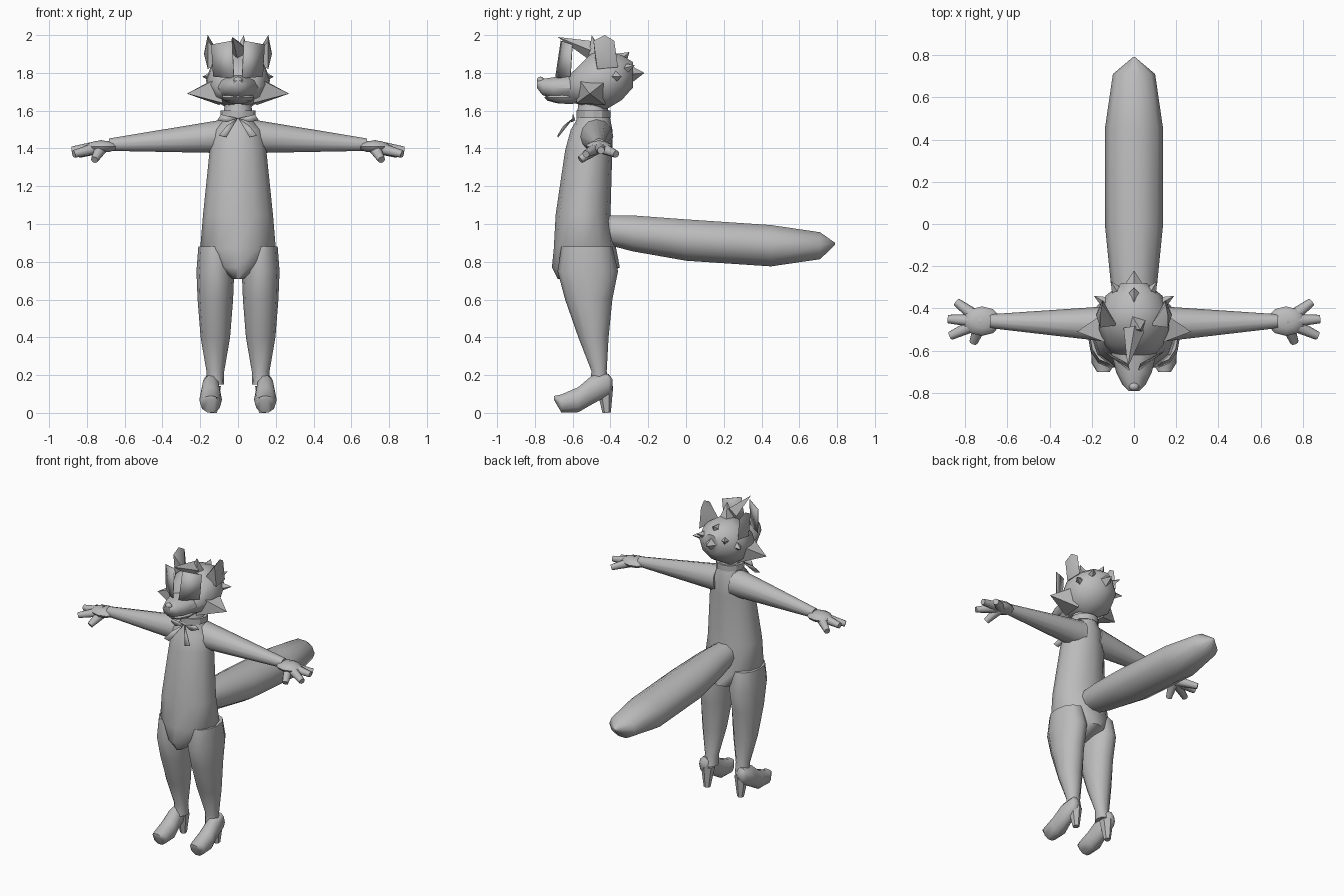
import bpy, bmesh, math
from mathutils import Matrix, Vector

cube = bpy.data.objects.get("Cube")
if cube:
    bpy.data.objects.remove(cube, do_unlink=True)

SHADE = (.5, .5, .5, 1)
grey = bpy.data.materials.new("plain grey")
grey.use_nodes = True
grey.diffuse_color = SHADE
grey.node_tree.nodes["Principled BSDF"].inputs["Base Color"].default_value = SHADE


def finish(name, bm, mirror=False, angle=50, thickness=0):
    """Turn a bmesh into a shaded object, optionally mirrored to the other side."""
    bmesh.ops.recalc_face_normals(bm, faces=bm.faces)
    mesh = bpy.data.meshes.new(name)
    bm.to_mesh(mesh)
    bm.free()
    mesh.materials.append(grey)
    part = bpy.data.objects.new(name, mesh)
    bpy.context.collection.objects.link(part)
    bpy.ops.object.select_all(action='DESELECT')
    part.select_set(True)
    bpy.context.view_layer.objects.active = part
    bpy.ops.object.shade_smooth_by_angle(angle=math.radians(angle))
    if thickness:
        part.modifiers.new("Thickness", 'SOLIDIFY').thickness = thickness
    if mirror:
        part.modifiers.new("Mirror", 'MIRROR').use_mirror_merge = False


def loft(name, upright, rings, middle=0, sides=12, mirror=False, angle=50):
    """Skin ovals given as (position, half width, low edge, high edge).

    An upright loft runs along z with its edges in y, otherwise along y with edges in z."""
    bm = bmesh.new()
    loops = []
    for position, half, low, high in rings:
        loop = []
        for i in range(sides):
            turn = math.tau * i / sides
            across = middle + half * math.cos(turn)
            edge = (low + high) / 2 + (high - low) / 2 * math.sin(turn)
            place = (across, edge, position) if upright else (across, position, edge)
            loop.append(bm.verts.new(place))
        loops.append(loop)
    for below, above in zip(loops, loops[1:]):
        for i in range(sides):
            j = (i + 1) % sides
            bm.faces.new((below[i], below[j], above[j], above[i]))
    bm.faces.new(loops[0])
    bm.faces.new(loops[-1])
    finish(name, bm, mirror, angle)


def taper(name, start, end, start_radius, end_radius=0, sides=4, mirror=False):
    """Tapered limb or pointed tuft between two points."""
    start, end = Vector(start), Vector(end)
    way = end - start
    matrix = Matrix.Translation((start + end) / 2) @ way.to_track_quat('Z', 'Y').to_matrix().to_4x4()
    bm = bmesh.new()
    bmesh.ops.create_cone(bm, cap_ends=True, segments=sides, radius1=start_radius,
                          radius2=end_radius, depth=way.length, matrix=matrix)
    finish(name, bm, mirror)


def ball(name, centre, radii, mirror=False):
    """Low-poly ellipsoid."""
    bm = bmesh.new()
    matrix = Matrix.Translation(centre) @ Matrix.Diagonal((*radii, 1))
    bmesh.ops.create_uvsphere(bm, u_segments=10, v_segments=6, radius=1, matrix=matrix)
    finish(name, bm, mirror)


def hull(name, points, mirror=False):
    """Faceted solid around a handful of points."""
    bm = bmesh.new()
    for point in points:
        bm.verts.new(point)
    bmesh.ops.convex_hull(bm, input=bm.verts)
    finish(name, bm, mirror, 35)


def plate(name, points):
    """Thin sheet, repeated on the other side."""
    bm = bmesh.new()
    bm.faces.new([bm.verts.new(point) for point in points])
    finish(name, bm, True, 30, .004)


# Torso, with hips narrowing to the crotch
loft("torso", True, [
    (.71, .03, -.68, -.5), (.77, .12, -.71, -.35), (.87, .2, -.7, -.37),
    (1.05, .185, -.69, -.4), (1.39, .15, -.64, -.39), (1.5, .13, -.61, -.39),
    (1.55, .08, -.58, -.4), (1.64, .07, -.57, -.42)])

# Legs
loft("leg", True, [
    (.15, .045, -.51, -.4), (.22, .047, -.5, -.42), (.4, .078, -.57, -.41),
    (.6, .094, -.64, -.39), (.75, .1, -.68, -.36), (.88, .09, -.66, -.39)],
    middle=.12, mirror=True)

# High-heeled shoes
loft("shoe", False, [
    (-.7, .03, .07, .09), (-.66, .055, 0, .1), (-.57, .06, 0, .14),
    (-.5, .05, .04, .2), (-.41, .04, .09, .21), (-.39, .02, .13, .18)],
    middle=.145, sides=10, mirror=True)
taper("heel", (.13, -.43, .14), (.13, -.42, 0), .045, .022, sides=6, mirror=True)

# Arms, palms and fingers
taper("arm", (.06, -.475, 1.465), (.68, -.46, 1.42), .09, .033, sides=12, mirror=True)
palm = (.72, -.46, 1.41)
ball("palm", palm, (.09, .07, .032), mirror=True)
for name, tip in (("back_finger", (.84, -.37, 1.37)), ("middle_finger", (.88, -.45, 1.39)),
                  ("front_finger", (.87, -.53, 1.37)), ("thumb", (.76, -.56, 1.34))):
    taper(name, palm, tip, .035, .02, sides=8, mirror=True)

# Tail
loft("tail", False, [
    (-.47, .08, .9, 1.05), (-.28, .11, .85, 1.05), (0, .138, .8, 1.03),
    (.45, .138, .77, 1), (.71, .1, .81, .96), (.79, .005, .89, .9)], sides=10)

# Head, muzzle, jaw and nose
loft("head", False, [
    (-.62, .1, 1.64, 1.79), (-.57, .14, 1.63, 1.84), (-.5, .165, 1.61, 1.91),
    (-.42, .17, 1.6, 1.92), (-.34, .135, 1.65, 1.9), (-.28, .06, 1.72, 1.86)], sides=10)
loft("muzzle", False, [
    (-.79, .025, 1.72, 1.76), (-.76, .055, 1.68, 1.77), (-.7, .085, 1.66, 1.78),
    (-.52, .13, 1.64, 1.8)], sides=10)
ball("lower_jaw", (0, -.62, 1.67), (.09, .13, .035))
ball("nose", (0, -.77, 1.76), (.025, .02, .02))

# Eyes standing proud of the face
plate("eye", [(.02, -.69, 1.77), (.13, -.61, 1.78), (.14, -.6, 1.95), (.03, -.66, 1.97)])

# Ears
hull("ear", [(.08, -.48, 1.87), (.16, -.47, 1.82), (.15, -.36, 1.83), (.18, -.43, 1.9),
             (.16, -.43, 2), (.16, -.49, 1.97), (.15, -.38, 1.97)], mirror=True)

# Cheek fur
hull("cheek_tuft", [(.11, -.57, 1.77), (.08, -.58, 1.64), (.14, -.42, 1.76),
                    (.1, -.43, 1.63), (.27, -.51, 1.69)], mirror=True)

# Tufts radiating from the middle of the head
head_middle = Vector((0, -.45, 1.78))
for name, tip, radius, mirror in (
        ("nape_tuft", (0, -.22, 1.8), .09, False),
        ("upper_back_tuft", (0, -.3, 1.91), .08, False),
        ("side_back_tuft", (.11, -.27, 1.84), .06, True),
        ("rear_cheek_tuft", (.19, -.34, 1.78), .06, True),
        ("crown_tuft", (.03, -.5, 2), .06, False)):
    taper(name, head_middle.lerp(tip, .4), tip, radius, mirror=mirror)
taper("forelock", (0, -.5, 1.92), (-.03, -.68, 1.99), .05)

# Collar and ribbon
loft("collar", True, [(1.56, .092, -.58, -.4), (1.6, .092, -.58, -.4)], angle=30)
knot = (.002, -.6, 1.56)
plate("ribbon_tail", [knot, (.06, -.65, 1.52), (.1, -.68, 1.47), (.06, -.68, 1.46)])
plate("ribbon_loop", [knot, (.09, -.6, 1.58), (.11, -.59, 1.55), (.06, -.61, 1.54)])
